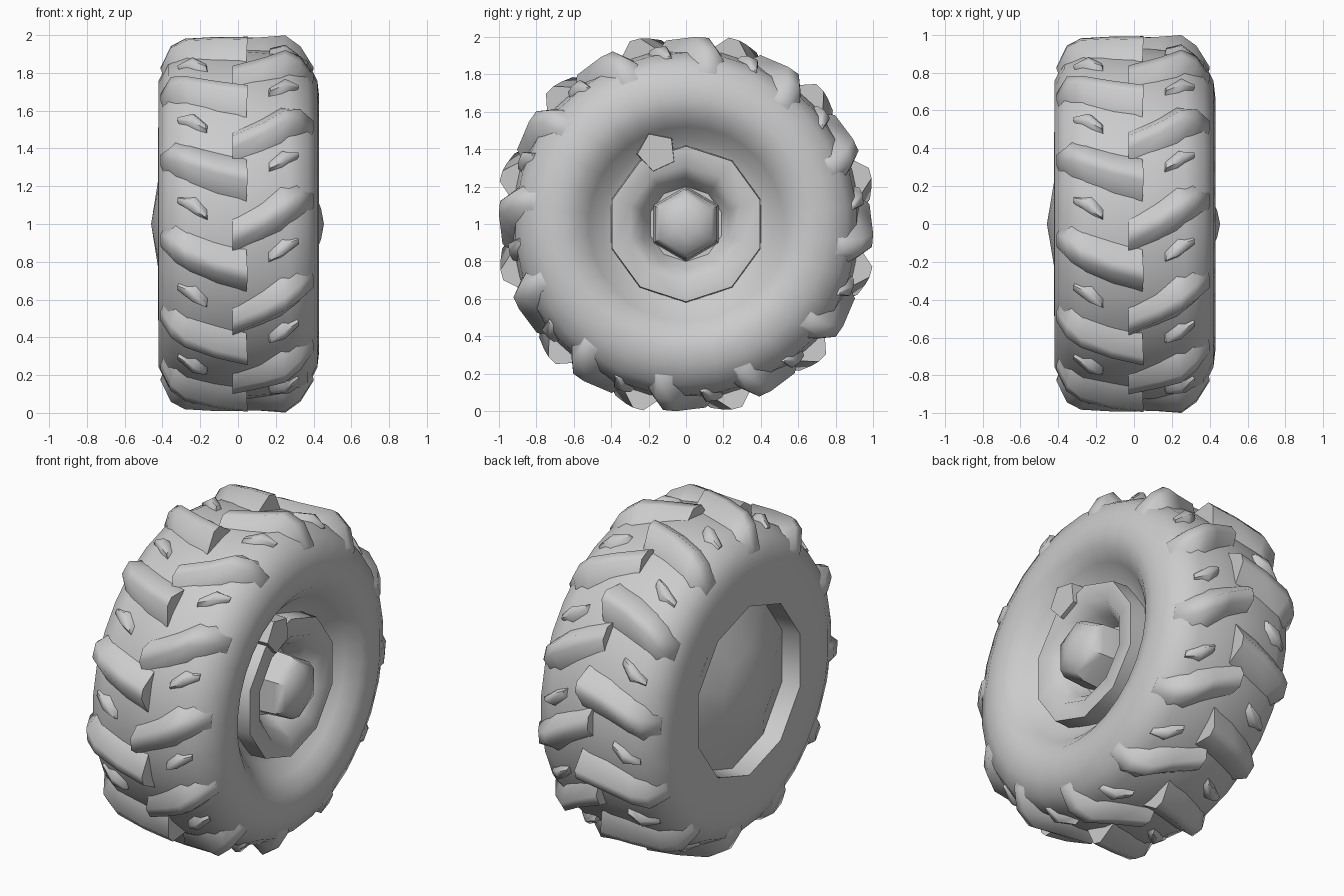
import bpy, bmesh
from math import radians, cos, sin, pi

if "Cube" in bpy.data.objects:
    bpy.data.objects.remove(bpy.data.objects["Cube"])


def point(x, r, deg):
    """Wheel coordinates: axle along x at z = 1, angle 0 at the front, rising upwards."""
    a = radians(deg)
    return (x, -r * cos(a), 1 + r * sin(a))


def finish(name, bm, angle):
    bmesh.ops.remove_doubles(bm, verts=bm.verts, dist=1e-5)
    bmesh.ops.recalc_face_normals(bm, faces=bm.faces)
    mesh = bpy.data.meshes.new(name)
    bm.to_mesh(mesh)
    bm.free()
    ob = bpy.data.objects.new(name, mesh)
    bpy.context.collection.objects.link(ob)
    bpy.ops.object.select_all(action='DESELECT')
    ob.select_set(True)
    bpy.context.view_layer.objects.active = ob
    bpy.ops.object.shade_smooth_by_angle(angle=radians(angle))
    return ob


def lathe(name, profile, sides, angle=40, start=90):
    """Turn an (x, radius) profile about the axle."""
    bm = bmesh.new()
    rings = [[bm.verts.new(point(x, max(r, 1e-7), start + 360 * i / sides))
              for i in range(sides)] for x, r in profile]
    for a, b in zip(rings, rings[1:]):
        for i in range(sides):
            j = (i + 1) % sides
            bm.faces.new((a[i], a[j], b[j], b[i]))
    return finish(name, bm, angle)


# Tyre carcass: rounded outer sidewall, flatter inner sidewall
lathe("tyre", [(0.24, 0.38), (0.27, 0.45), (0.35, 0.52), (0.41, 0.59), (0.43, 0.67),
               (0.42, 0.76), (0.37, 0.86), (0.27, 0.915), (0.0, 0.935), (-0.27, 0.915),
               (-0.37, 0.86), (-0.42, 0.76), (-0.42, 0.66), (-0.42, 0.53)], 30)

# Inner side: recess and low cone
lathe("inner_recess", [(-0.424, 0.56), (-0.424, 0.51), (-0.31, 0.50)], 10)
lathe("inner_cone", [(-0.31, 0.50), (-0.42, 0.25), (-0.46, 0.0)], 10)

# Outer rim: flat ring with a deep dished centre
lathe("rim", [(0.24, 0.42), (0.355, 0.415), (0.355, 0.31), (0.27, 0.24), (0.20, 0.20),
              (0.20, 0.0)], 10, 55)

# Hub: six-sided dome
lathe("hub", [(0.20, 0.20), (0.36, 0.19), (0.41, 0.16), (0.44, 0.08), (0.455, 0.0)], 6, 50)

# Small valve block beside the rim
bm = bmesh.new()
rings = []
for x, s in ((0.28, 0.11), (0.38, 0.105)):
    rings.append([bm.verts.new((x, -0.155 + s * cos(2 * pi * i / 5 + 2.0),
                                1.385 + s * sin(2 * pi * i / 5 + 2.0))) for i in range(5)])
for i in range(5):
    j = (i + 1) % 5
    bm.faces.new((rings[0][i], rings[0][j], rings[1][j], rings[1][i]))
bm.faces.new(rings[1])
finish("valve_block", bm, 40)


def lug_row(name, stations, spread=5.5, depth=0.09):
    """Twelve tapered bars lofted through (x, top radius, angle, half width) stations."""
    bm = bmesh.new()
    for k in range(12):
        rings = []
        for x, r, deg, w in stations:
            d = deg + 30 * k
            bx, br = x * 0.9, r - depth
            rings.append([bm.verts.new(point(*p)) for p in
                          ((bx, br, d - w - spread), (x, r, d - w),
                           (x, r, d + w), (bx, br, d + w + spread))])
        for a, b in zip(rings, rings[1:]):
            for i in range(4):
                j = (i + 1) % 4
                bm.faces.new((a[i], a[j], b[j], b[i]))
        bm.faces.new(rings[0])
        bm.faces.new(rings[-1])
    return finish(name, bm, 65)


# Staggered chevron tread, right and left rows
lug_row("right_lugs", [(-0.03, 0.985, -4, 2.2), (0.14, 0.99, 1, 2.0), (0.25, 1.0, 5, 2.0),
                       (0.33, 0.945, 7.5, 2.5), (0.40, 0.835, 8.5, 2.2)])
lug_row("left_lugs", [(0.05, 1.02, -15.5, 1.6), (-0.12, 1.01, -13, 1.6),
                      (-0.28, 0.99, -9.5, 1.8), (-0.355, 0.945, -7, 2.5),
                      (-0.41, 0.83, -6, 2.2)])

# Small worn nubs between the lugs
lug_row("right_nubs", [(0.17, 0.945, -11, 0.8), (0.25, 0.955, -8, 1.6), (0.32, 0.90, -6, 0.8)],
        2, 0.06)
lug_row("left_nubs", [(-0.17, 0.945, -27, 0.8), (-0.24, 0.955, -24, 1.6), (-0.32, 0.90, -22, 0.8)],
        2, 0.06)
